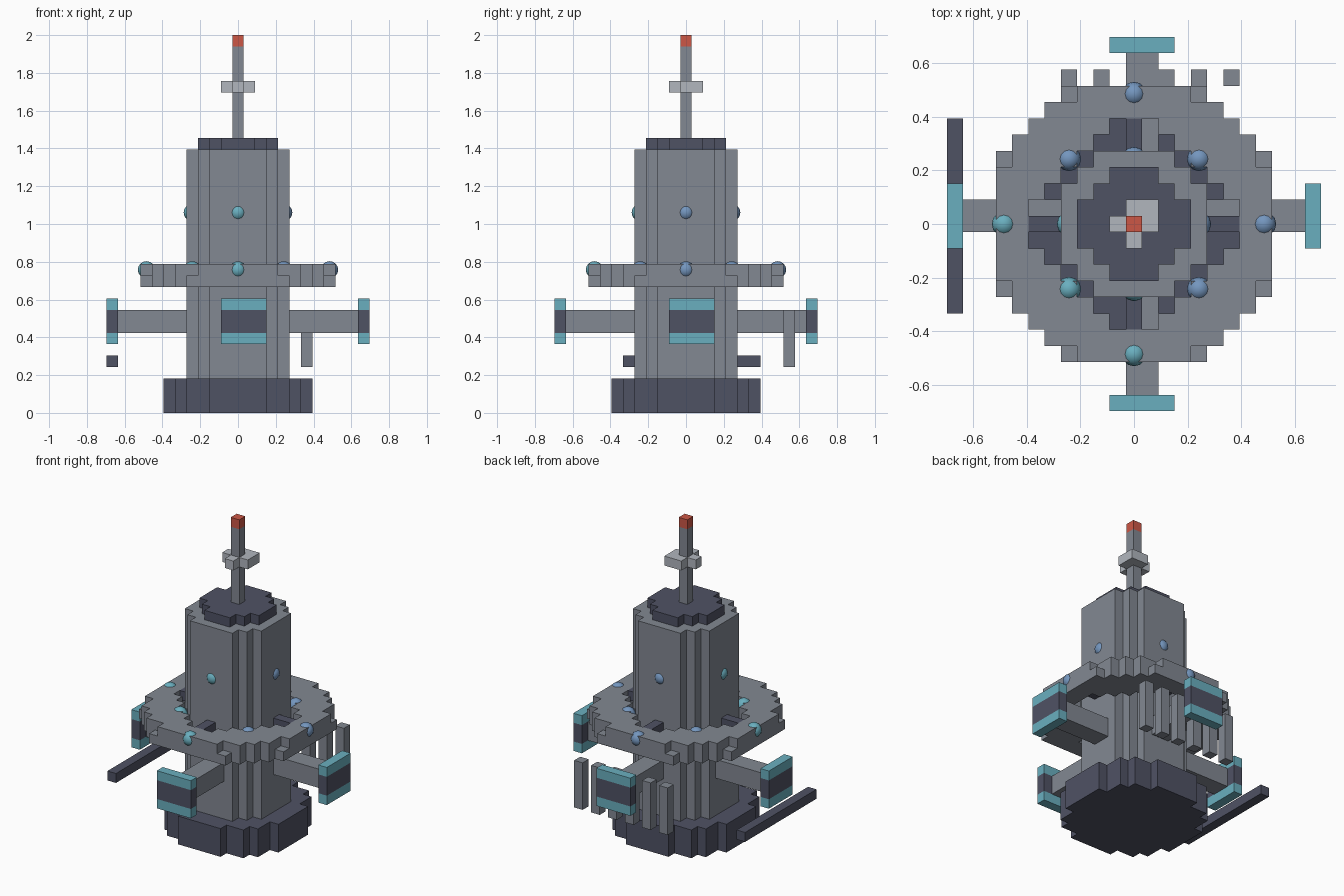
import bpy
import bmesh

cube = bpy.data.objects.get("Cube")
if cube:
    bpy.data.objects.remove(cube, do_unlink=True)

U = 2 / 33  # block size


def material(name, rgb):
    mat = bpy.data.materials.new(name)
    mat.use_nodes = True
    linear = [(c / 255 / 12.92) if c < 11 else ((c / 255 + 0.055) / 1.055) ** 2.4 for c in rgb]
    mat.diffuse_color = (*linear, 1)
    mat.node_tree.nodes["Principled BSDF"].inputs["Base Color"].default_value = (*linear, 1)
    return mat


GREY = material("hull grey", (130, 136, 146))
DARK = material("dark slate", (79, 82, 100))
PALE = material("pale grey", (177, 182, 190))
CYAN = material("cyan", (106, 175, 191))
BLUE = material("soft blue", (116, 150, 190))
RED = material("beacon red", (204, 87, 70))


def finish(name, bm, mat):
    bmesh.ops.recalc_face_normals(bm, faces=bm.faces)
    mesh = bpy.data.meshes.new(name)
    bm.to_mesh(mesh)
    bm.free()
    mesh.materials.append(mat)
    obj = bpy.data.objects.new(name, mesh)
    bpy.context.collection.objects.link(obj)
    return obj


def slab(name, mat, z0, z1, inside, reach=9):
    """Stepped prism: every grid cell that passes the rule, raised from z0 to z1."""
    bm = bmesh.new()
    span = range(-reach, reach + 1)
    for i in span:
        for j in span:
            if inside(i, j):
                corners = ((-.5, -.5), (.5, -.5), (.5, .5), (-.5, .5))
                bm.faces.new([bm.verts.new(((i + a) * U, (j + b) * U, z0 * U)) for a, b in corners])
    bmesh.ops.remove_doubles(bm, verts=bm.verts, dist=U / 10)
    grown = bmesh.ops.extrude_face_region(bm, geom=bm.faces[:], use_keep_orig=True)["geom"]
    tops = [v for v in grown if isinstance(v, bmesh.types.BMVert)]
    bmesh.ops.translate(bm, verts=tops, vec=(0, 0, (z1 - z0) * U))
    return finish(name, bm, mat)


def block(name, mat, x, y, z):
    """Box covering inclusive cell ranges in x and y, and levels z[0] to z[1]."""
    bm = bmesh.new()
    bmesh.ops.create_cube(bm, size=1)
    for v in bm.verts:
        v.co.x = (x[1] + .5 if v.co.x > 0 else x[0] - .5) * U
        v.co.y = (y[1] + .5 if v.co.y > 0 else y[0] - .5) * U
        v.co.z = (z[1] if v.co.z > 0 else z[0]) * U
    return finish(name, bm, mat)


def round_plan(limit):
    return lambda i, j: i * i + j * j <= limit


def ring_plan(limit):
    def inside(i, j):
        d = i * i + j * j
        notch = max(abs(i), abs(j)) == 6 and min(abs(i), abs(j)) <= 1
        return 30 < d <= limit and not notch
    return inside


# Main tower
slab("base", DARK, 0, 3, round_plan(42))
slab("tower", GREY, 3, 23, round_plan(20))
slab("tower_cap", DARK, 23, 24, round_plan(12))

# Ring deck in two courses
slab("ring_lower", GREY, 11, 12, ring_plan(80))
slab("ring_upper", GREY, 12, 13, ring_plan(76))

# Mast with cross arms and beacon
block("mast", GREY, (0, 0), (0, 0), (24, 32))
block("beacon", RED, (0, 0), (0, 0), (32, 33))
slab("mast_cross", PALE, 28, 29, lambda i, j: i * j == 0 or i == j == 1, reach=1)


# Four sides: ring strut, docking arm and banded end plate
def side_block(name, mat, axis, sign, along, across, z):
    out = tuple(sorted((sign * along[0], sign * along[1])))
    x, y = (out, across) if axis == "x" else (across, out)
    block(name, mat, x, y, z)


SIDES = {"left": ("x", 1), "right": ("x", -1), "back": ("y", 1), "front": ("y", -1)}
for side, (axis, sign) in SIDES.items():
    side_block(side + "_ring_strut", DARK, axis, sign, (5, 6), (0, 0), (12, 13))
    side_block(side + "_arm", GREY, axis, sign, (4, 10), (0, 1), (7, 9))
    for part, mat, z in (("lower", CYAN, (6, 7)), ("middle", DARK, (7, 9)), ("upper", CYAN, (9, 10))):
        side_block(f"{side}_plate_{part}", mat, axis, sign, (11, 11), (-1, 2), z)

# Row of posts behind, and the long rod at the side
for i in range(-4, 7, 2):
    block("back_post", GREY, (i, i), (9, 9), (4, 9))
block("side_rod", DARK, (-11, -11), (-5, 6), (4, 5))


# Round lamps on the ring deck and the tower
def lamp(i, j, level):
    bm = bmesh.new()
    bmesh.ops.create_uvsphere(bm, u_segments=12, v_segments=8, radius=0.75 * U)
    bmesh.ops.translate(bm, verts=bm.verts, vec=(i * U, j * U, (level + .5) * U))
    mat = CYAN if i <= 0 and j <= 0 else BLUE
    obj = finish("lamp", bm, mat)
    obj.data.shade_smooth()


for a, b in ((1, 0), (-1, 0), (0, 1), (0, -1)):
    lamp(8 * a, 8 * b, 12)
    lamp(4 * a, 4 * b, 17)
    lamp(4 * (a - b), 4 * (a + b), 12)
